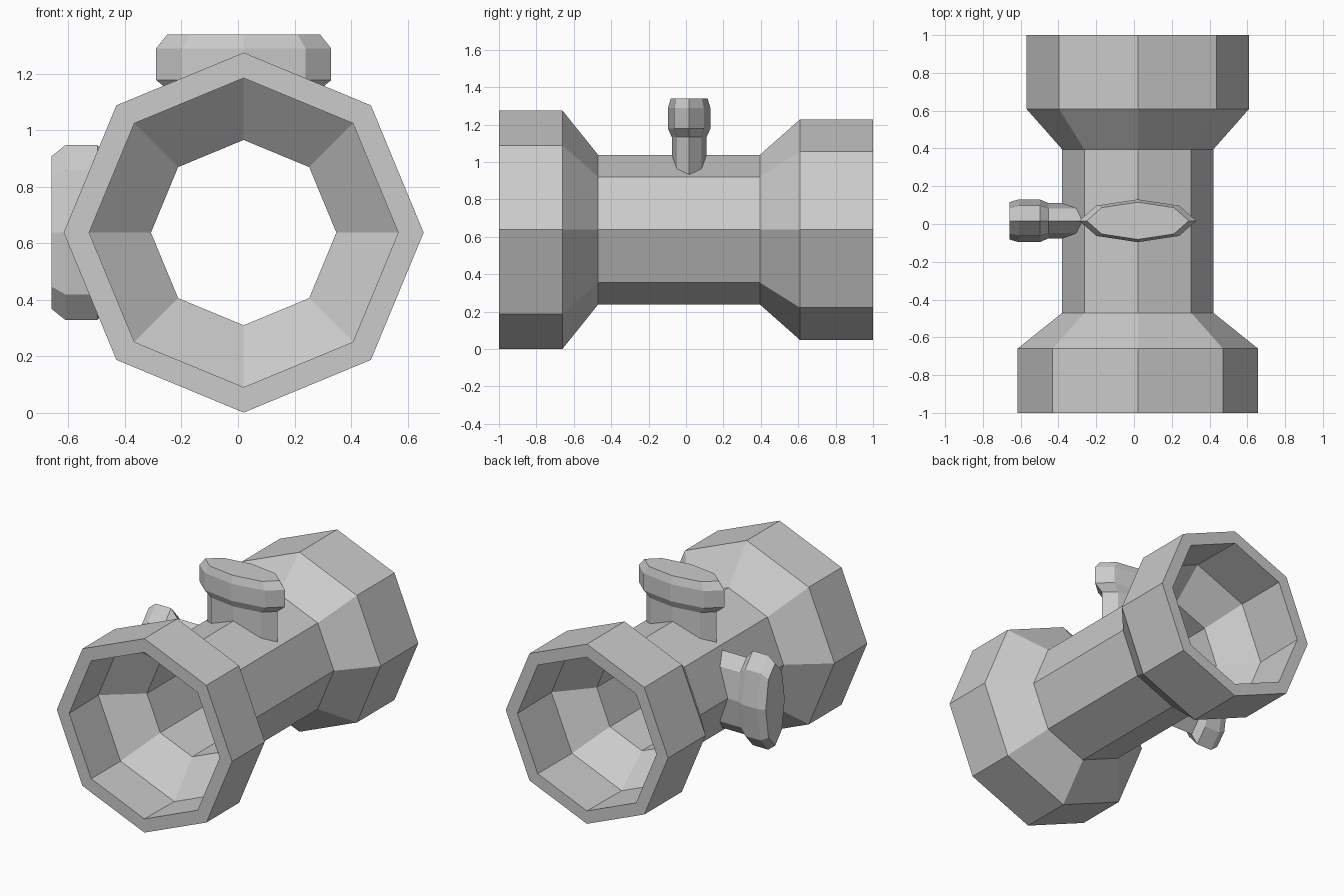
import bpy, bmesh
from math import cos, sin, pi
from mathutils import Vector

if "Cube" in bpy.data.objects:
    bpy.data.objects.remove(bpy.data.objects["Cube"])

CX, CZ, SIDES = 0.02, 0.638, 8


def loft(name, rings, closed=False, cap_last=False):
    """Skin a list of 8-point rings into one flat-shaded object."""
    bm = bmesh.new()
    vs = [[bm.verts.new(p) for p in ring] for ring in rings]
    pairs = list(zip(vs, vs[1:])) + ([(vs[-1], vs[0])] if closed else [])
    for a, b in pairs:
        for i in range(SIDES):
            j = (i + 1) % SIDES
            bm.faces.new((a[i], a[j], b[j], b[i]))
    if cap_last:
        bm.faces.new(vs[-1])
    bmesh.ops.recalc_face_normals(bm, faces=bm.faces)
    me = bpy.data.meshes.new(name)
    bm.to_mesh(me)
    bm.free()
    ob = bpy.data.objects.new(name, me)
    bpy.context.collection.objects.link(ob)
    return ob


ANGLES = [2 * pi * i / SIDES for i in range(SIDES)]

# Hollow pipe with a flared socket at each end: (y, radius), outside then inside
profile = [(-1, .637), (-.66, .637), (-.47, .40), (.395, .40), (.61, .59), (1, .59),
           (1, .505), (.64, .51), (.43, .328), (-.505, .328), (-.69, .552), (-1, .547)]
loft("pipe_body", [[(CX + r * cos(a), y, CZ + r * sin(a)) for a in ANGLES]
                   for y, r in profile], closed=True)


# Flattened octagonal valve knob: (distance from pipe axis, scale)
def knob(name, out, side, shift):
    center = Vector((CX, 0.017, CZ))
    rings = []
    for h, s in [(None, .255), (.495, .255), (.54, .31), (.652, .31), (.702, .27)]:
        ring = []
        for a in ANGLES:
            lat, dep = s * cos(a), s * sin(a) * .365
            # the foot follows the ridge of the pipe, inside its wall
            height = .365 - .414 * abs(lat) if h is None else h - shift
            ring.append(center + out * height + side * lat + Vector((0, dep, 0)))
        rings.append(ring)
    loft(name, rings, cap_last=True)


X, Z = Vector((1, 0, 0)), Vector((0, 0, 1))
knob("top_knob", Z, X, 0)
knob("side_knob", -X, Z, .022)
